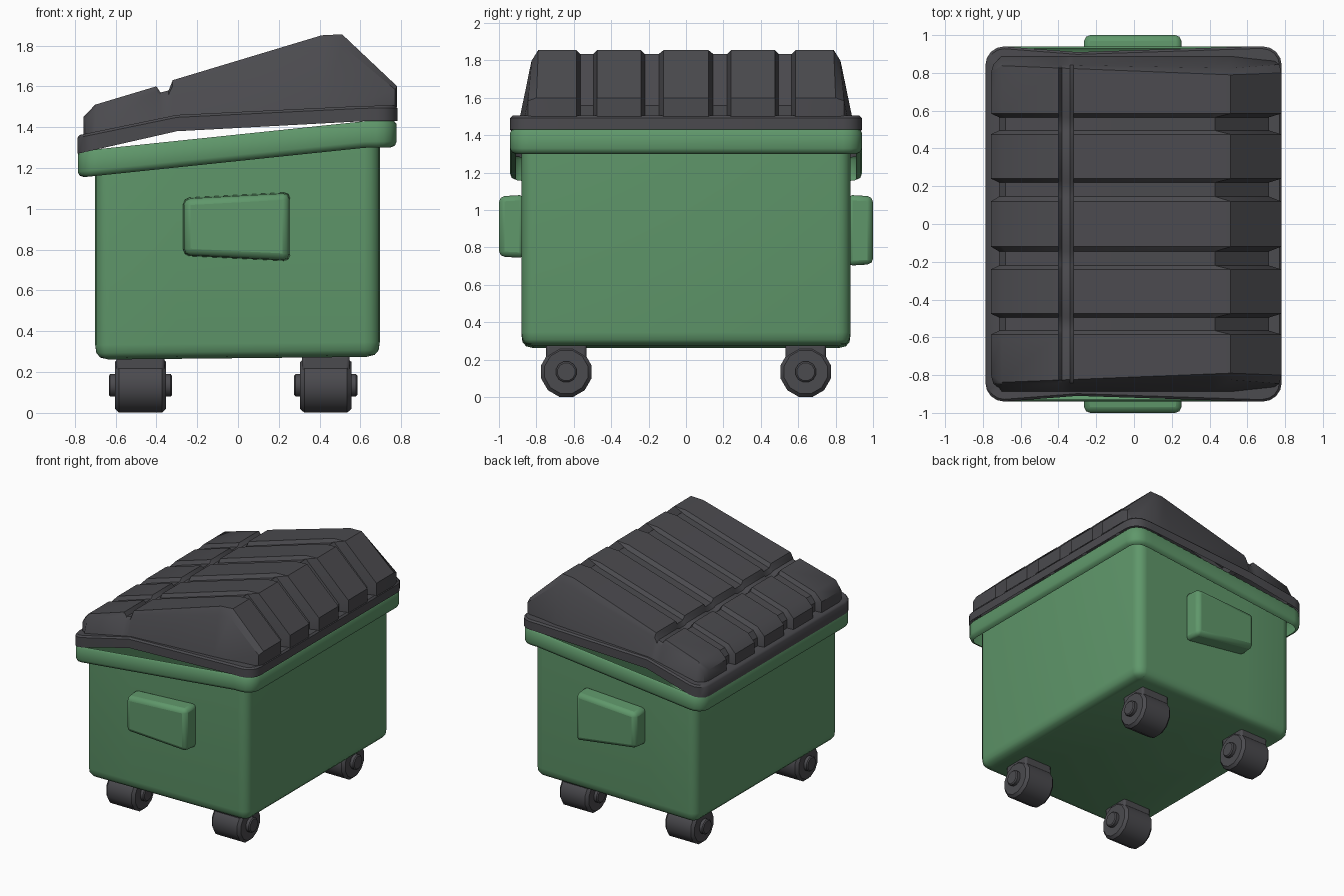
import bpy, bmesh, math

if "Cube" in bpy.data.objects:
    bpy.data.objects.remove(bpy.data.objects["Cube"])


def material(name, rgb):
    m = bpy.data.materials.new(name)
    m.diffuse_color = (*rgb, 1)
    m.use_nodes = True
    m.node_tree.nodes["Principled BSDF"].inputs["Base Color"].default_value = m.diffuse_color
    return m


GREEN = material("bin green", (0.115, 0.31, 0.145))
GREY = material("dark grey plastic", (0.07, 0.069, 0.077))


def finish(name, bm, mat, bevel=0, angle=40):
    bmesh.ops.recalc_face_normals(bm, faces=bm.faces)
    me = bpy.data.meshes.new(name)
    bm.to_mesh(me)
    bm.free()
    ob = bpy.data.objects.new(name, me)
    bpy.context.collection.objects.link(ob)
    me.materials.append(mat)
    if bevel:
        b = ob.modifiers.new("bevel", 'BEVEL')
        b.width, b.segments = bevel, 2
    bpy.ops.object.select_all(action='DESELECT')
    ob.select_set(True)
    bpy.context.view_layer.objects.active = ob
    bpy.ops.object.shade_smooth_by_angle(angle=math.radians(angle))
    return ob


def interp(pts, x):
    if x <= pts[0][0]:
        return pts[0][1]
    for (a, za), (b, zb) in zip(pts, pts[1:]):
        if x <= b:
            return za + (zb - za) * (x - a) / (b - a)
    return pts[-1][1]


def outline(x0, x1, y, r, inset=0, waist=0):
    """Rounded rectangle with extra points on the long sides where the slope changes."""
    x0, x1, y, r = x0 + inset, x1 - inset, y - inset, max(r - inset, 0.02)
    pts = []
    for cx, cy, a0 in ((x1 - r, y - r, 0), (x0 + r, y - r, 90),
                       (x0 + r, r - y, 180), (x1 - r, r - y, 270)):
        for k in range(5):
            a = math.radians(a0 + 22.5 * k)
            pts.append((cx + r * math.cos(a), cy + r * math.sin(a)))
        if a0 == 0:
            pts += [(0.62, y), (-0.3, y - waist)]
        if a0 == 180:
            pts += [(-0.3, waist - y), (0.62, -y)]
    return pts


def skin(bm, loops, cap=False):
    rows = [[bm.verts.new(p) for p in lp] for lp in loops]
    n = len(rows[0])
    for a, b in zip(rows, rows[1:]):
        for i in range(n):
            bm.faces.new((a[i], a[(i + 1) % n], b[(i + 1) % n], b[i]))
    if cap:
        bm.faces.new(rows[0])


RIM_LOW = [(-0.785, 1.152), (0.63, 1.30), (0.78, 1.30)]
LID_LOW = [(-0.785, 1.27), (-0.3, 1.38), (0.63, 1.43), (0.78, 1.43)]
LID_HIGH = [(-0.785, 1.36), (-0.3, 1.46), (0.63, 1.505), (0.78, 1.505)]

# Body: open-topped tub with sloping top edge
bm = bmesh.new()
loops = [[(x, y, z + 0.01 * x) for x, y in outline(-0.70, 0.695, 0.88, 0.07, ins)]
         for ins, z in ((0.065, 0.268), (0.025, 0.278), (0.006, 0.30), (0, 0.34))]
loops.append([(x, y, interp(RIM_LOW, x) + 0.09)
              for x, y in outline(-0.70, 0.695, 0.88, 0.07)])
skin(bm, loops, cap=True)
finish("body", bm, GREEN, angle=60)

# Rim: hollow skirt round the top of the body
bm = bmesh.new()
skin(bm, [[(x, y, interp(RIM_LOW, x) + dz)
           for x, y in outline(-0.785, 0.777, 0.94, 0.10, ins)]
          for ins, dz in ((0.03, 0), (0.008, 0.01), (0, 0.03), (0, 0.115), (0.012, 0.13))])
finish("rim", bm, GREEN, angle=60)

# Lid flange: bowed skirt under the ribbed dome
bm = bmesh.new()
loops = []
for ins, line, dz in ((0, LID_LOW, 0), (0, LID_HIGH, -0.012),
                      (0.012, LID_HIGH, 0), (0.08, LID_HIGH, 0)):
    loops.append([(x, y, interp(line, x) + dz)
                  for x, y in outline(-0.787, 0.782, 0.94, 0.10, ins, 0.03)])
skin(bm, loops)
finish("lid_flange", bm, GREY, angle=40)

# Lid dome: rib profile and groove profile swept across the width
RIB = [(-0.757, 1.365), (-0.757, 1.45), (-0.70, 1.51), (-0.40, 1.60), (-0.38, 1.57),
       (-0.34, 1.58), (-0.32, 1.63), (0.41, 1.85), (0.51, 1.855), (0.78, 1.60), (0.78, 1.50)]
GROOVE = [(-0.715, 1.365), (-0.715, 1.44), (-0.68, 1.487), (-0.40, 1.575), (-0.38, 1.56),
          (-0.34, 1.57), (-0.32, 1.603), (0.40, 1.82), (0.43, 1.835), (0.715, 1.56), (0.715, 1.49)]
half = [(0.12, 0), (0.145, 1), (0.22, 1), (0.24, 0), (0.475, 0), (0.495, 1),
        (0.565, 1), (0.585, 0), ("top", 0), ("shoulder", 0), ("base", 0)]
cols = [(-1, c) for c in reversed(half)] + [(1, c) for c in half]
bm = bmesh.new()
grid = []
for s, (y, groove) in cols:
    col = []
    for i in range(len(RIB)):
        x, z = (GROOVE if groove else RIB)[i]
        end = i in (0, 1, 9, 10)
        base = interp(LID_HIGH, x) - 0.01
        yy = y
        if y == "top":
            yy = 0.80 if end else 0.81 - 0.04 * x
        elif y == "shoulder":
            yy = 0.845 if end else 0.835 - 0.02 * x
            z += (base - z) * 0.15
            x = min(max(x, -0.745), 0.77)
        elif y == "base":
            yy = 0.865 if end else 0.89
            z = base
            x = min(max(x, -0.72), 0.74)
        col.append(bm.verts.new((x, s * yy, z)))
    grid.append(col)
for a, b in zip(grid, grid[1:]):
    for i in range(len(RIB) - 1):
        bm.faces.new((a[i], a[i + 1], b[i + 1], b[i]))
finish("lid_dome", bm, GREY, angle=35)


# Side pockets: tapered blocks for the lifting forks
def pocket(name, side, left, right):
    bm = bmesh.new()
    rings = []
    for y, k in ((0.86, 0), (1.0, 0.008)):
        rings.append([(-0.27 + k, side * y, left[0] + k), (0.257 - k, side * y, right[0] + k),
                      (0.257 - k, side * y, right[1] - k), (-0.27 + k, side * y, left[1] - k)])
    skin(bm, rings, cap=True)
    bm.verts.ensure_lookup_table()
    bm.faces.new(bm.verts[4:8])
    finish(name, bm, GREEN, bevel=0.03, angle=50)


pocket("front_pocket", -1, (0.768, 1.055), (0.742, 1.083))
pocket("back_pocket", 1, (0.77, 1.055), (0.698, 1.083))


# Casters: wheel, hub and mounting block
def barrel(bm, cx, cy, cz, r, profile):
    loops = []
    for dx, k in profile:
        loops.append([(cx + dx, cy + r * k * math.cos(math.tau * (j + 0.5) / 12),
                       cz + r * k * math.sin(math.tau * (j + 0.5) / 12)) for j in range(12)])
    n = len(bm.verts)
    skin(bm, loops, cap=True)
    bm.verts.ensure_lookup_table()
    bm.faces.new(bm.verts[len(bm.verts) - 12:])


for xn, cx in (("left", -0.478), ("right", 0.43)):
    for yn, cy in (("front", -0.64), ("back", 0.64)):
        bm = bmesh.new()
        barrel(bm, cx, cy, 0.135, 0.139,
               ((-0.125, 0.86), (-0.105, 1), (0.105, 1), (0.125, 0.86)))
        barrel(bm, cx, cy, 0.135, 0.057,
               ((-0.155, 0.85), (-0.148, 1), (0.148, 1), (0.155, 0.85)))
        finish(f"{yn}_{xn}_wheel", bm, GREY, angle=40)
        bm = bmesh.new()
        bmesh.ops.create_cube(bm, size=1)
        for v in bm.verts:
            v.co = (cx + v.co.x * 0.235, cy + v.co.y * 0.215, 0.235 + v.co.z * 0.10)
        finish(f"{yn}_{xn}_wheel_mount", bm, GREY, bevel=0.015)
